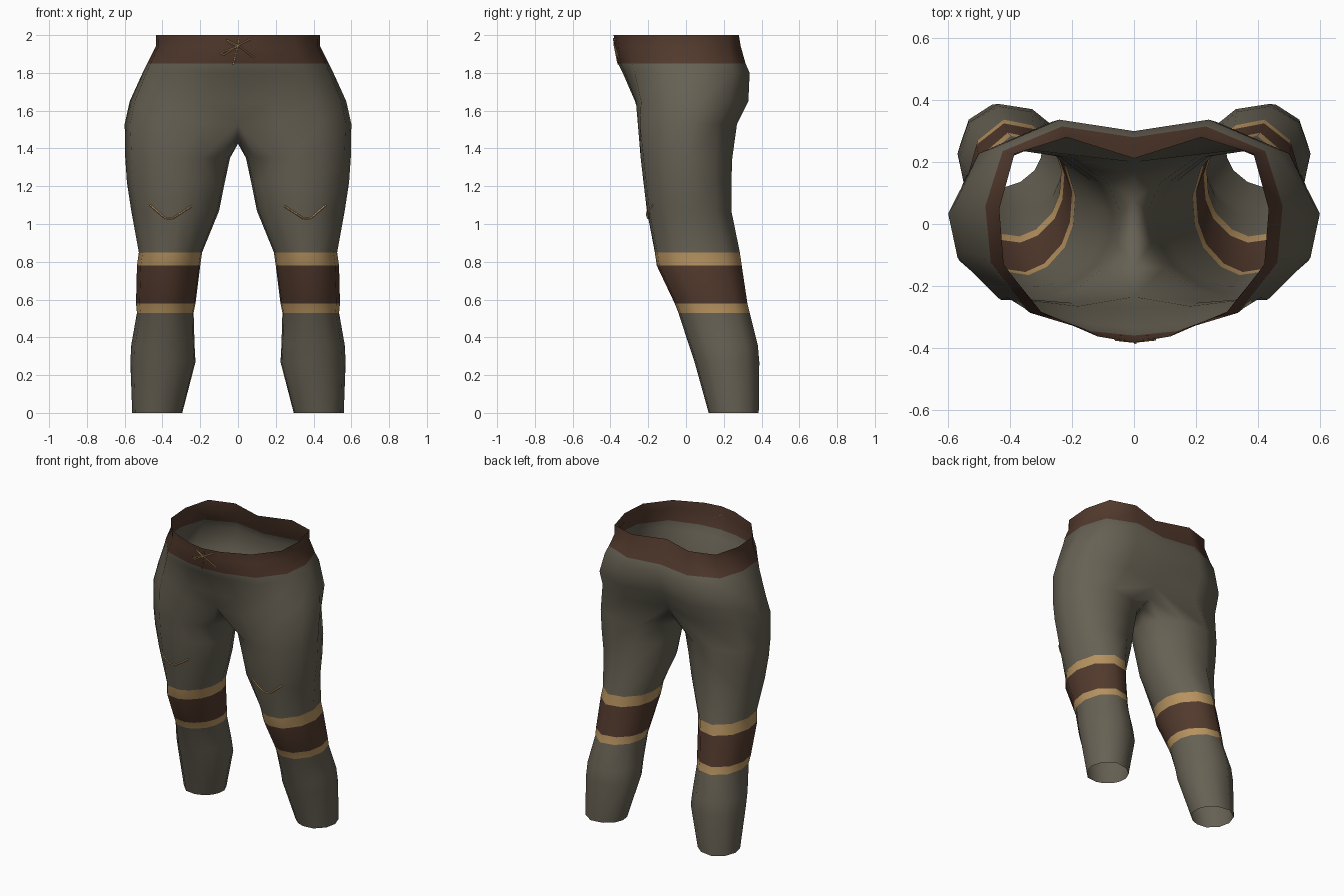
import bpy, bmesh
from mathutils import Vector
from mathutils.bvhtree import BVHTree

if "Cube" in bpy.data.objects:
    bpy.data.objects.remove(bpy.data.objects["Cube"])


def material(name, rgb):
    m = bpy.data.materials.new(name)
    m.diffuse_color = (*rgb, 1)
    m.use_nodes = True
    m.node_tree.nodes["Principled BSDF"].inputs["Base Color"].default_value = m.diffuse_color
    return m


CLOTH = material("grey cloth", (0.135, 0.120, 0.088))
LEATHER = material("brown leather", (0.085, 0.042, 0.026))
TRIM = material("tan trim", (0.47, 0.29, 0.115))

# Unit cross-sections as (x share, y share), front inner -> outside -> back inner
LEG = [(.27, .06), (.45, 0), (.72, .03), (.94, .25), (1, .53), (.9, .82),
       (.62, 1), (.3, .95), (.08, .77), (0, .57), (.02, .36), (.1, .2)]
HIP = [(0, 0), (.33, 0), (.72, .02), (.95, .28), (1, .55), (.87, .8), (.45, 1), (0, 1)]
WAIST = [(0, 0), (.27, .03), (.69, .15), (.97, .38), (1, .65), (.89, .92), (.5, 1), (0, 1)]

# Leg rings: z, inner x, outer x, front y, back y
LEG_RINGS = [
    (0, .295, .56, .12, .385), (.27, .225, .57, .045, .388), (.36, .23, .565, .015, .38),
    (.53, .235, .535, -.04, .337), (.58, .225, .54, -.06, .325),
    (.78, .20, .535, -.155, .295), (.85, .19, .525, -.165, .285),
    (1.07, .10, .565, -.207, .24), (1.22, .07, .588, -.225, .24), (1.35, .042, .597, -.24, .245)]
# Torso rings: z, half width, front y, back y, back centre y
TORSO_RINGS = [
    (1.53, .60, -.255, .27, .20), (1.65, .573, -.27, .33, .265), (1.80, .505, -.335, .337, .30),
    (1.85, .48, -.36, .315, .28), (1.94, .435, -.375, .29, .24), (2.0, .435, -.383, .28, .212)]
# Crotch seam from back to front: y, z
SEAM = [(.16, 1.46), (.08, 1.43), (-.03, 1.425), (-.14, 1.46)]


def torso_ring(z, width, front, back, centre):
    t = max(0, min(1, (z - 1.53) / .47))
    ring = []
    for i, (a, b) in enumerate(zip(HIP, WAIST)):
        x, y = (a[k] + (b[k] - a[k]) * t for k in (0, 1))
        y = centre if i == 7 else front + (back - front) * y
        ring.append((x * width, y, z))
    return ring


# Trousers: one leg and half the torso, mirrored
bm = bmesh.new()


def bridge(low, high, closed, mat):
    n = len(high) if closed else len(high) - 1
    for i in range(n):
        j = (i + 1) % len(high)
        f = bm.faces.new((low[i], low[j], high[j], high[i]))
        f.material_index = mat
        f.smooth = True


prev = None
for k, (z, x0, x1, y0, y1) in enumerate(LEG_RINGS):
    ring = [bm.verts.new((x0 + (x1 - x0) * u, y0 + (y1 - y0) * v, z)) for u, v in LEG]
    if prev:
        # knee wrap between two trim bands
        bridge(prev, ring, True, {4: 2, 5: 1, 6: 2}.get(k, 0))
    prev = ring
for k, spec in enumerate(TORSO_RINGS):
    ring = [bm.verts.new(p) for p in torso_ring(*spec)]
    if k == 0:
        ring[0].co.y = -.235
        seam = [bm.verts.new((0, y, z)) for y, z in SEAM]
        bridge(prev, ring + seam, True, 0)
    else:
        bridge(prev, ring, False, 1 if k >= 4 else 0)  # waistband on top
    prev = ring

surface = BVHTree.FromBMesh(bm)
mesh = bpy.data.meshes.new("trousers")
bm.to_mesh(mesh)
bm.free()
for m in (CLOTH, LEATHER, TRIM):
    mesh.materials.append(m)
trousers = bpy.data.objects.new("trousers", mesh)
bpy.context.collection.objects.link(trousers)


def mirror(ob):
    mod = ob.modifiers.new("mirror", 'MIRROR')
    mod.merge_threshold = .001


mirror(trousers)


# Cords laid on the front of the cloth
def cord(name, lines, radius, steps=5):
    cu = bpy.data.curves.new(name, 'CURVE')
    cu.dimensions = '3D'
    cu.bevel_depth = radius
    cu.bevel_resolution = 0
    cu.use_fill_caps = True
    for line in lines:
        pts = []
        for (ax, az), (bx, bz) in zip(line, line[1:]):
            pts += [(ax + (bx - ax) * s / steps, az + (bz - az) * s / steps) for s in range(steps)]
        pts.append(line[-1])
        sp = cu.splines.new('POLY')
        sp.points.add(len(pts) - 1)
        for p, (x, z) in zip(sp.points, pts):
            hit = surface.ray_cast(Vector((max(abs(x), .002), -2, z)), Vector((0, 1, 0)))[0]
            p.co = (x, (hit.y if hit else -.37) - radius, z, 1)
    cu.materials.append(TRIM)
    ob = bpy.data.objects.new(name, cu)
    bpy.context.collection.objects.link(ob)
    return ob


# Waist bow: two loops and loose ends
cord("waist_bow", [
    [(0, 1.945), (-.06, 1.975), (-.045, 1.96), (0, 1.94)],
    [(0, 1.94), (-.095, 1.905), (-.075, 1.895), (0, 1.945)],
    [(0, 1.945), (.07, 1.98)], [(0, 1.945), (.085, 1.88)],
    [(0, 1.945), (-.025, 1.845)], [(0, 1.945), (.005, 1.985)]], .004)
# Thigh stitches
mirror(cord("thigh_stitch", [[(.245, 1.095), (.345, 1.03), (.385, 1.03), (.465, 1.10)]], .005))
